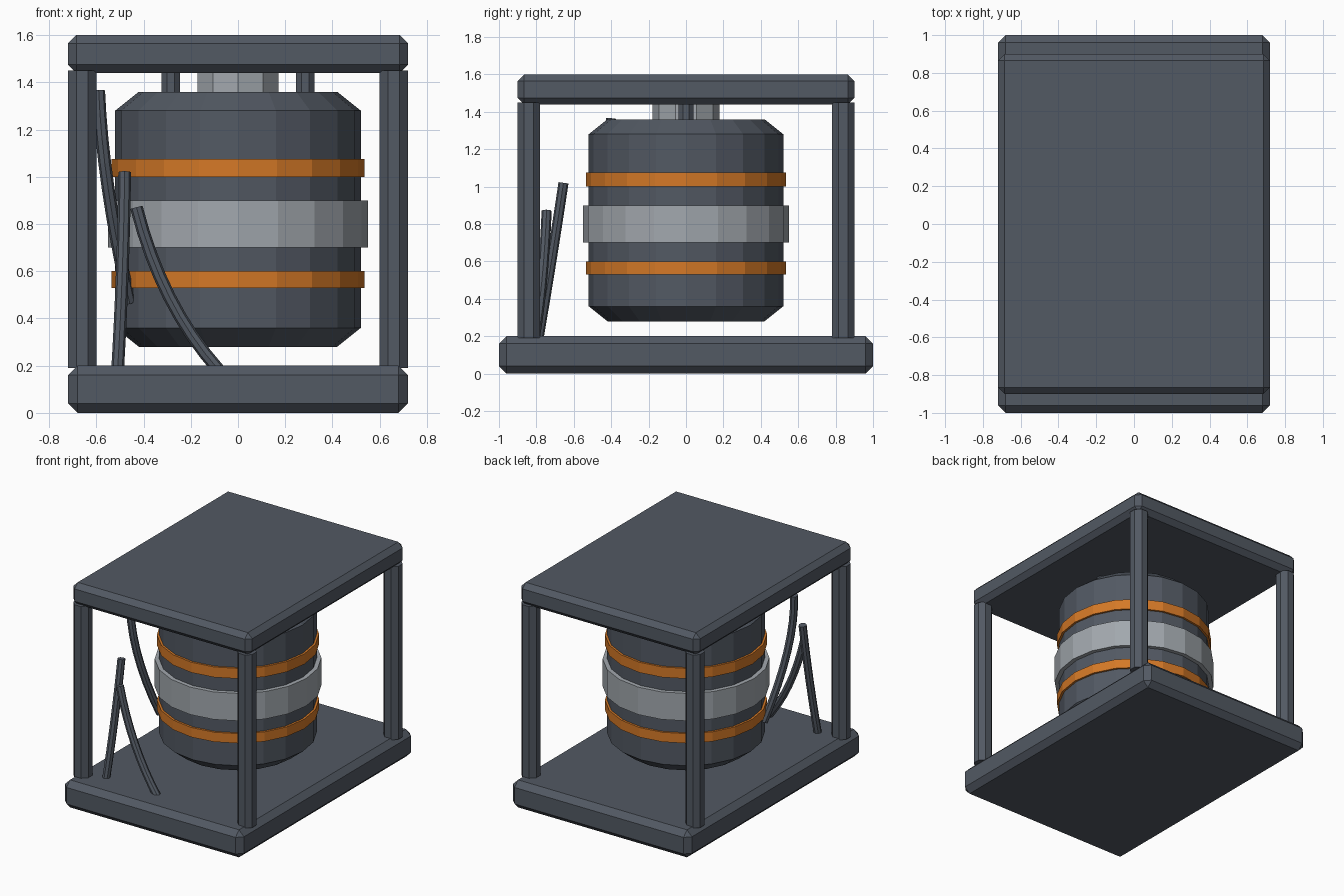
import bpy, bmesh, math
from mathutils import Matrix, Vector

cube = bpy.data.objects.get("Cube")
if cube:
    bpy.data.objects.remove(cube, do_unlink=True)


def make_material(name, rgb):
    m = bpy.data.materials.new(name)
    m.use_nodes = True
    m.diffuse_color = (*rgb, 1)
    m.node_tree.nodes["Principled BSDF"].inputs["Base Color"].default_value = (*rgb, 1)
    return m


slate = make_material("dark slate", (0.085, 0.10, 0.125))
steel = make_material("light steel", (0.36, 0.39, 0.42))
orange = make_material("orange", (0.66, 0.19, 0.02))


def finish(name, bm, mat):
    bmesh.ops.recalc_face_normals(bm, faces=bm.faces)
    mesh = bpy.data.meshes.new(name)
    bm.to_mesh(mesh)
    bm.free()
    mesh.materials.append(mat)
    obj = bpy.data.objects.new(name, mesh)
    bpy.context.collection.objects.link(obj)
    return obj


def slab(name, width, depth, z0, z1, chamfer):
    """Box with chamfered edges."""
    bm = bmesh.new()
    bmesh.ops.create_cube(bm, size=1)
    bmesh.ops.scale(bm, vec=(width, depth, z1 - z0), verts=bm.verts)
    bmesh.ops.translate(bm, vec=(0, 0, (z0 + z1) / 2), verts=bm.verts)
    bmesh.ops.bevel(bm, geom=list(bm.edges), offset=chamfer, segments=1,
                    affect='EDGES', profile=0.5)
    return finish(name, bm, slate)


def turned(name, profile, sides, mat, x=0, y=0, turn=0):
    """Flat-sided solid of revolution from (radius, z) rings, capped at both ends."""
    bm = bmesh.new()
    rings = []
    for r, z in profile:
        angles = [turn + math.pi / 2 + math.tau * i / sides for i in range(sides)]
        rings.append([bm.verts.new((x + r * math.cos(a), y + r * math.sin(a), z))
                      for a in angles])
    for low, high in zip(rings, rings[1:]):
        for i in range(sides):
            j = (i + 1) % sides
            bm.faces.new((low[i], low[j], high[j], high[i]))
    bm.faces.new(rings[0])
    bm.faces.new(rings[-1])
    return finish(name, bm, mat)


def cable(name, start, middle, end, radius=0.027, steps=8, sides=8):
    """Tube along a quadratic arc passing through three points."""
    a, m, b = Vector(start), Vector(middle), Vector(end)
    c = 2 * m - (a + b) / 2
    bm = bmesh.new()
    rings = []
    for k in range(steps + 1):
        t = k / steps
        p = a * (1 - t) ** 2 + c * 2 * t * (1 - t) + b * t * t
        d = ((c - a) * (1 - t) + (b - c) * t).normalized()
        u = d.cross(Vector((0, 1, 0))).normalized()
        v = d.cross(u)
        rings.append([bm.verts.new(p + radius * (u * math.cos(q) + v * math.sin(q)))
                      for q in (math.tau * i / sides for i in range(sides))])
    for low, high in zip(rings, rings[1:]):
        for i in range(sides):
            j = (i + 1) % sides
            bm.faces.new((low[i], low[j], high[j], high[i]))
    bm.faces.new(rings[0])
    bm.faces.new(rings[-1])
    return finish(name, bm, slate)


# Frame: base, roof and four octagonal posts
slab("base_plate", 1.44, 2.0, 0, 0.2, 0.04)
slab("roof_plate", 1.44, 1.8, 1.44, 1.6, 0.035)
eighth = math.pi / 8
for sx, side in ((1, "left"), (-1, "right")):
    for sy, end in ((-1, "front"), (1, "back")):
        turned(f"{end}_{side}_post", [(0.06 / math.cos(eighth), z) for z in (0.19, 1.45)],
               8, slate, sx * 0.66, sy * 0.84, eighth)
    # Small hanger rods beside the central mount
    turned(f"{side}_hanger_rod", [(0.04 / math.cos(eighth), z) for z in (1.35, 1.45)],
           8, slate, sx * 0.285, 0, eighth)

# Suspended drum with its mount and bands
turned("drum", [(0.42, 0.28), (0.52, 0.36), (0.52, 1.28), (0.42, 1.36)], 20, slate)
turned("central_mount", [(0.18, 1.35), (0.18, 1.45)], 10, steel)
turned("middle_band", [(0.55, 0.70), (0.55, 0.90)], 20, steel)
turned("lower_stripe", [(0.535, 0.53), (0.535, 0.60)], 20, orange)
turned("upper_stripe", [(0.535, 1.00), (0.535, 1.075)], 20, orange)

# Loose cables at the front corner
cable("drum_cable", (-0.59, -0.40, 1.365), (-0.55, -0.38, 0.95), (-0.46, -0.24, 0.47))
cable("upright_cable", (-0.48, -0.655, 1.02), (-0.49, -0.72, 0.60), (-0.51, -0.79, 0.18))
cable("leaning_cable", (-0.43, -0.745, 0.87), (-0.29, -0.77, 0.49), (-0.08, -0.81, 0.18))
